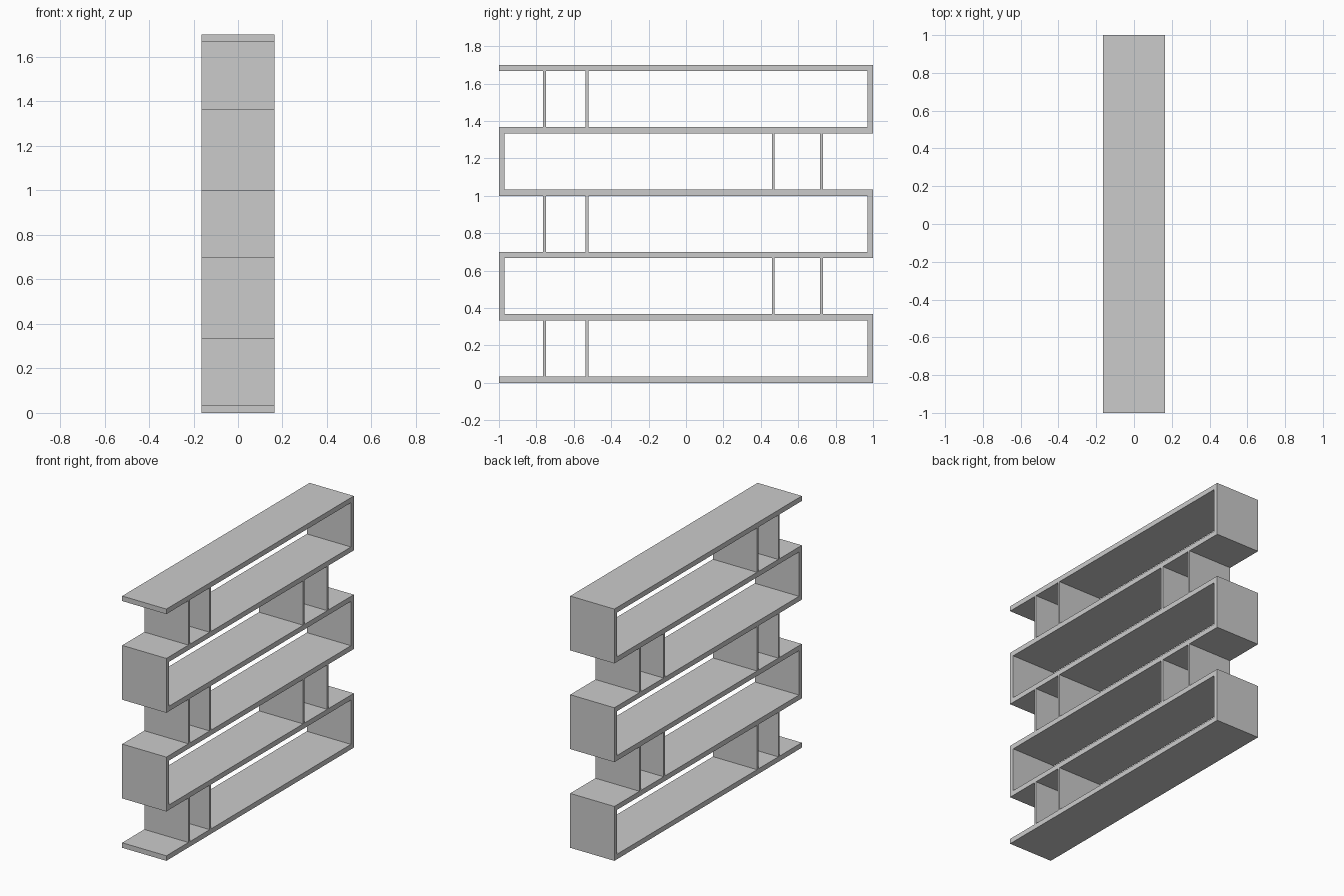
import bpy

if "Cube" in bpy.data.objects:
    bpy.data.objects.remove(bpy.data.objects["Cube"])

HALF_DEPTH = 0.165   # half size along x
THICK = 0.034        # shelf thickness
PITCH = (1.70 - THICK) / 5
END = 0.03           # end panel thickness
DIV = 0.015          # divider thickness


def box(name, y0, y1, z0, z1):
    bpy.ops.mesh.primitive_cube_add(size=1, location=(0, (y0 + y1) / 2, (z0 + z1) / 2))
    ob = bpy.context.object
    ob.name = ob.data.name = name
    ob.scale = (2 * HALF_DEPTH, y1 - y0, z1 - z0)
    bpy.ops.object.transform_apply(location=False, rotation=False, scale=True)
    return ob


# Six full-length shelves
for i in range(6):
    box(f"shelf_{i + 1}", -1, 1, i * PITCH, i * PITCH + THICK)

# End panels alternate sides, with two thin dividers near the open end
for i in range(5):
    z0, z1 = i * PITCH + THICK, (i + 1) * PITCH
    if i % 2 == 0:
        box(f"end_panel_{i + 1}", 1 - END, 1, z0, z1)
        centres = (-0.757, -0.530)
    else:
        box(f"end_panel_{i + 1}", -1, -1 + END, z0, z1)
        centres = (0.467, 0.724)
    for n, y in enumerate(centres):
        box(f"divider_{i + 1}_{n + 1}", y - DIV / 2, y + DIV / 2, z0, z1)
